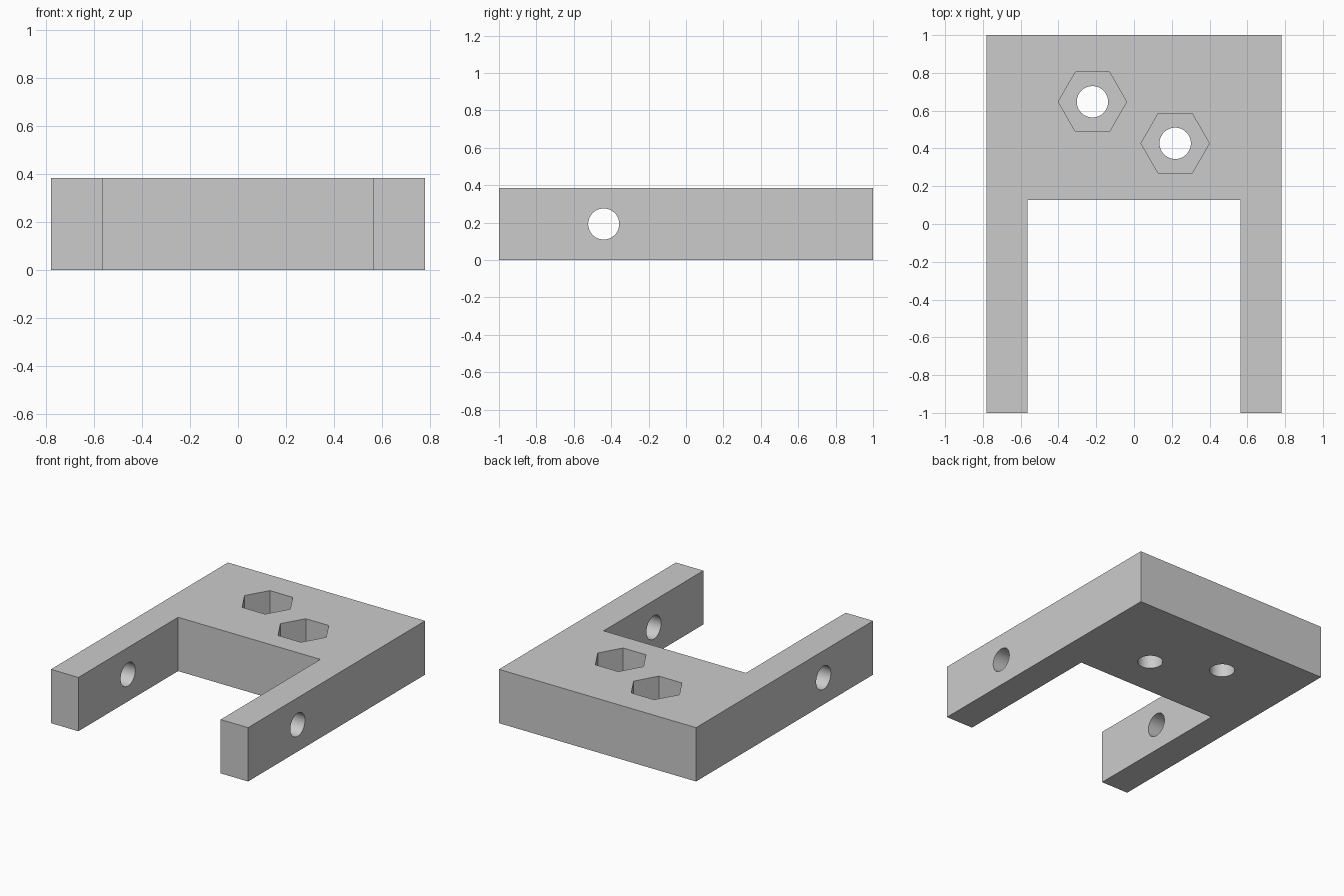
import bpy
import bmesh
from math import pi, radians
from mathutils import Matrix, Vector

cube = bpy.data.objects.get("Cube")
if cube:
    bpy.data.objects.remove(cube, do_unlink=True)

WIDTH, LENGTH, HEIGHT = 1.56, 2.0, 0.385
SLOT_HALF, SLOT_END = 0.563, 0.127
HOLE_R, NUT_R, NUT_DEPTH = 0.083, 0.181, 0.19
BOLTS = [(-0.22, 0.647), (0.218, 0.427)]

grey = bpy.data.materials.new("light grey")
grey.use_nodes = True
colour = (0.6, 0.6, 0.6, 1)
grey.diffuse_color = colour
grey.node_tree.nodes["Principled BSDF"].inputs["Base Color"].default_value = colour


def make_object(name, bm):
    bmesh.ops.recalc_face_normals(bm, faces=bm.faces)
    mesh = bpy.data.meshes.new(name)
    bm.to_mesh(mesh)
    bm.free()
    mesh.materials.append(grey)
    obj = bpy.data.objects.new(name, mesh)
    bpy.context.collection.objects.link(obj)
    return obj


def prism_cutter(name, sides, radius, depth, centre, axis="Z"):
    bm = bmesh.new()
    turn = Matrix.Rotation(pi / 2, 4, "Y") if axis == "X" else Matrix()
    bmesh.ops.create_cone(bm, cap_ends=True, segments=sides, radius1=radius,
                          radius2=radius, depth=depth,
                          matrix=Matrix.Translation(centre) @ turn)
    # Put hexagon corners on the x axis
    if sides == 6:
        corner = max(v.co.x for v in bm.verts) - centre[0]
        if corner < radius * 0.95:
            bmesh.ops.rotate(bm, verts=bm.verts, cent=centre,
                             matrix=Matrix.Rotation(pi / 6, 3, "Z"))
    obj = make_object(name, bm)
    obj.hide_render = True
    return obj


# U-shaped bracket body, extruded from its plan outline
half = [(WIDTH / 2, LENGTH / 2), (WIDTH / 2, -LENGTH / 2),
        (SLOT_HALF, -LENGTH / 2), (SLOT_HALF, SLOT_END)]
outline = half + [(-x, y) for x, y in reversed(half)]
bm = bmesh.new()
base = bm.faces.new([bm.verts.new((x, y, 0)) for x, y in outline])
top = bmesh.ops.extrude_face_region(bm, geom=[base])["geom"]
bmesh.ops.translate(bm, vec=Vector((0, 0, HEIGHT)),
                    verts=[g for g in top if isinstance(g, bmesh.types.BMVert)])
bracket = make_object("fork_bracket", bm)

# Pivot hole through both arms, bolt holes and hexagonal nut pockets
cutters = [prism_cutter("pivot_hole", 64, HOLE_R, WIDTH * 2,
                        (0, -0.44, HEIGHT / 2), "X")]
for x, y in BOLTS:
    cutters.append(prism_cutter("bolt_hole", 64, HOLE_R, HEIGHT * 4, (x, y, 0)))
    cutters.append(prism_cutter("nut_pocket", 6, NUT_R, NUT_DEPTH * 2, (x, y, HEIGHT)))

bpy.ops.object.select_all(action="DESELECT")
bpy.context.view_layer.objects.active = bracket
bracket.select_set(True)
for cutter in cutters:
    mod = bracket.modifiers.new(cutter.name, "BOOLEAN")
    mod.operation = "DIFFERENCE"
    mod.solver = "EXACT"
    mod.object = cutter
    bpy.ops.object.modifier_apply(modifier=mod.name)
    bpy.data.objects.remove(cutter, do_unlink=True)

bpy.ops.object.shade_smooth_by_angle(angle=radians(30))
